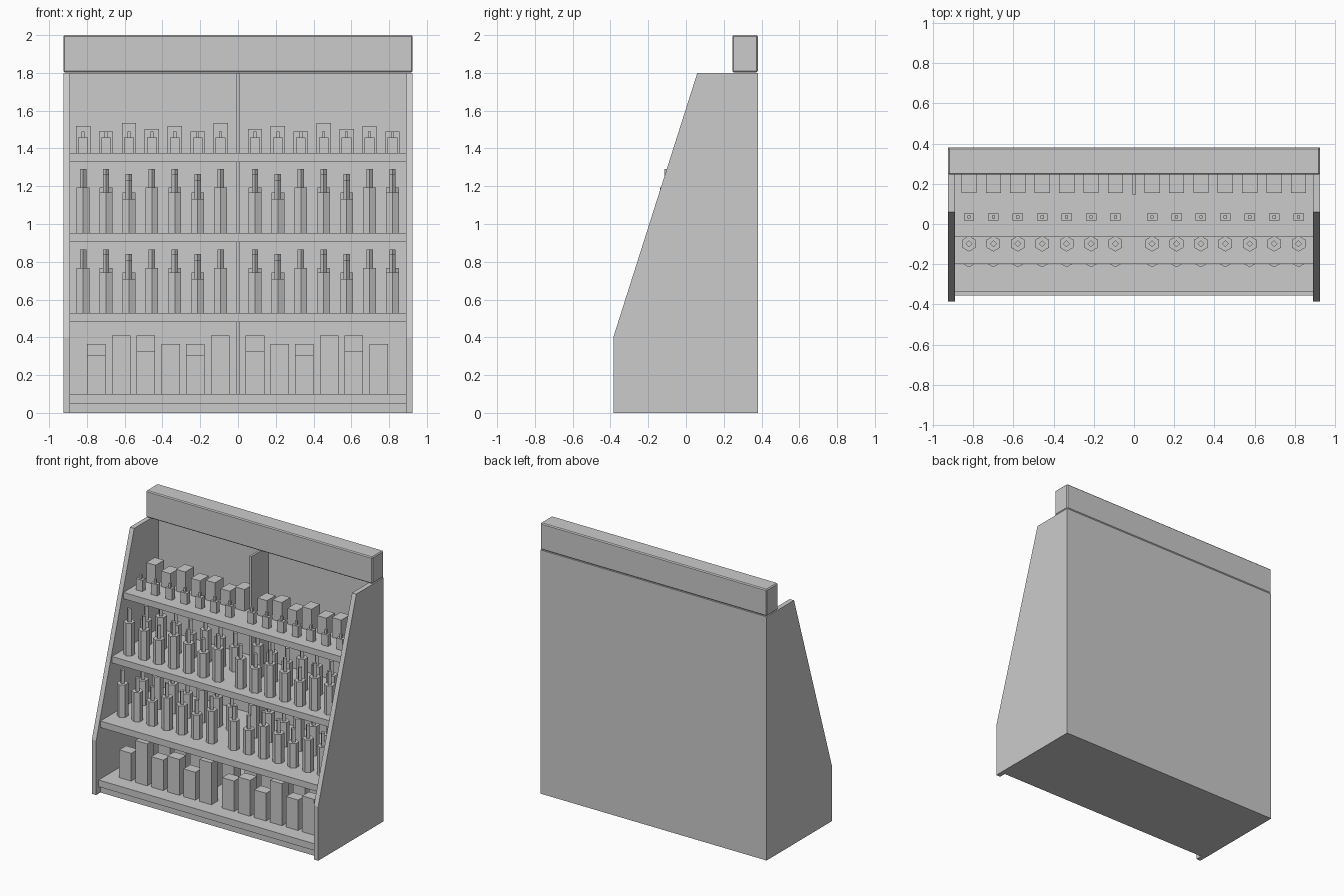
import bpy, bmesh, math
from mathutils import Matrix, Vector

if "Cube" in bpy.data.objects:
    bpy.data.objects.remove(bpy.data.objects["Cube"])


def finish(bm, name):
    bmesh.ops.recalc_face_normals(bm, faces=bm.faces)
    me = bpy.data.meshes.new(name)
    bm.to_mesh(me)
    bm.free()
    ob = bpy.data.objects.new(name, me)
    bpy.context.collection.objects.link(ob)
    return ob


def add_box(bm, x0, x1, y0, y1, z0, z1):
    m = Matrix.Translation(((x0 + x1) / 2, (y0 + y1) / 2, (z0 + z1) / 2))
    m = m @ Matrix.Diagonal((x1 - x0, y1 - y0, z1 - z0, 1))
    bmesh.ops.create_cube(bm, size=1, matrix=m)


def box(name, *dims):
    bm = bmesh.new()
    add_box(bm, *dims)
    return finish(bm, name)


def add_prism(bm, x, y, z0, z1, r, sides):
    # create_cone places its first vertex on the y axis
    bmesh.ops.create_cone(bm, cap_ends=True, segments=sides, radius1=r, radius2=r,
                          depth=z1 - z0, matrix=Matrix.Translation((x, y, (z0 + z1) / 2)))


# Sloped side panels
PROFILE = [(-0.385, 0), (0.38, 0), (0.38, 1.8), (0.06, 1.8), (-0.385, 0.4)]
for name, x in (("left_side_panel", -0.925), ("right_side_panel", 0.89)):
    bm = bmesh.new()
    face = bm.faces.new([bm.verts.new((x, y, z)) for y, z in PROFILE])
    ext = bmesh.ops.extrude_face_region(bm, geom=[face])
    bmesh.ops.translate(bm, vec=Vector((0.035, 0, 0)),
                        verts=[g for g in ext["geom"] if isinstance(g, bmesh.types.BMVert)])
    finish(bm, name)

# Cabinet body
box("back_panel", -0.89, 0.89, 0.345, 0.38, 0, 1.8)
box("plinth", -0.89, 0.89, -0.335, 0.345, 0, 0.05)
box("centre_divider", -0.008, 0.008, 0.145, 0.345, 0.1, 1.8)

# Shelves, each set further back than the one below
SHELVES = [(-0.355, 0.05, 0.10), (-0.335, 0.48, 0.528), (-0.2, 0.905, 0.953), (-0.065, 1.328, 1.375)]
for i, (front, z0, z1) in enumerate(SHELVES):
    box(f"shelf_{i + 1}", -0.89, 0.89, front, 0.345, z0, z1)

# Header box with chamfered edges
header = box("header_box", -0.925, 0.925, 0.245, 0.38, 1.803, 2.0)
bev = header.modifiers.new("edge_chamfer", "BEVEL")
bev.width = 0.007
bev.segments = 1

COLS = [-0.82 + 0.1213 * i for i in range(7)] + [0.09 + 0.1213 * i for i in range(7)]
WIDE_COLS = [-0.75 + 0.131 * i for i in range(6)] + [0.09 + 0.131 * i for i in range(6)]


def box_row(name, cols, y, z, w, d, heights, shift=0):
    bm = bmesh.new()
    for i, x in enumerate(cols):
        h = heights[(i + shift) % len(heights)]
        add_box(bm, x - w / 2, x + w / 2, y - d / 2, y + d / 2, z, z + h)
    finish(bm, name)


def bottle_row(name, y, z, shift=0):
    bodies = [0.24, 0.215, 0.18]
    bm = bmesh.new()
    for i, x in enumerate(COLS):
        h = bodies[(i + shift) % 3]
        add_prism(bm, x, y, z, z + h, 0.039, 6)
        add_prism(bm, x, y, z + h, z + h + 0.098, 0.017, 4)
    finish(bm, name)


# Cartons on the bottom shelf
CARTONS = [0.205, 0.31, 0.225, 0.265]
box_row("cartons_front", WIDE_COLS, -0.205, 0.10, 0.098, 0.08, CARTONS)
box_row("cartons_back", WIDE_COLS, 0.06, 0.10, 0.098, 0.08, CARTONS, 3)

# Hexagonal bottles on the two middle shelves
bottle_row("lower_bottles_front", -0.176, 0.528)
bottle_row("lower_bottles_back", 0.06, 0.528, 2)
bottle_row("upper_bottles_front", -0.098, 0.953)
bottle_row("upper_bottles_back", 0.10, 0.953, 2)

# Small square bottles and gift boxes on the top shelf
bm = bmesh.new()
for x in COLS:
    add_box(bm, x - 0.026, x + 0.026, 0.017, 0.053, 1.375, 1.458)
    add_box(bm, x - 0.008, x + 0.008, 0.027, 0.043, 1.458, 1.489)
finish(bm, "small_bottles")
box_row("gift_boxes", COLS, 0.205, 1.375, 0.076, 0.1, [0.145, 0.115, 0.16, 0.127])
